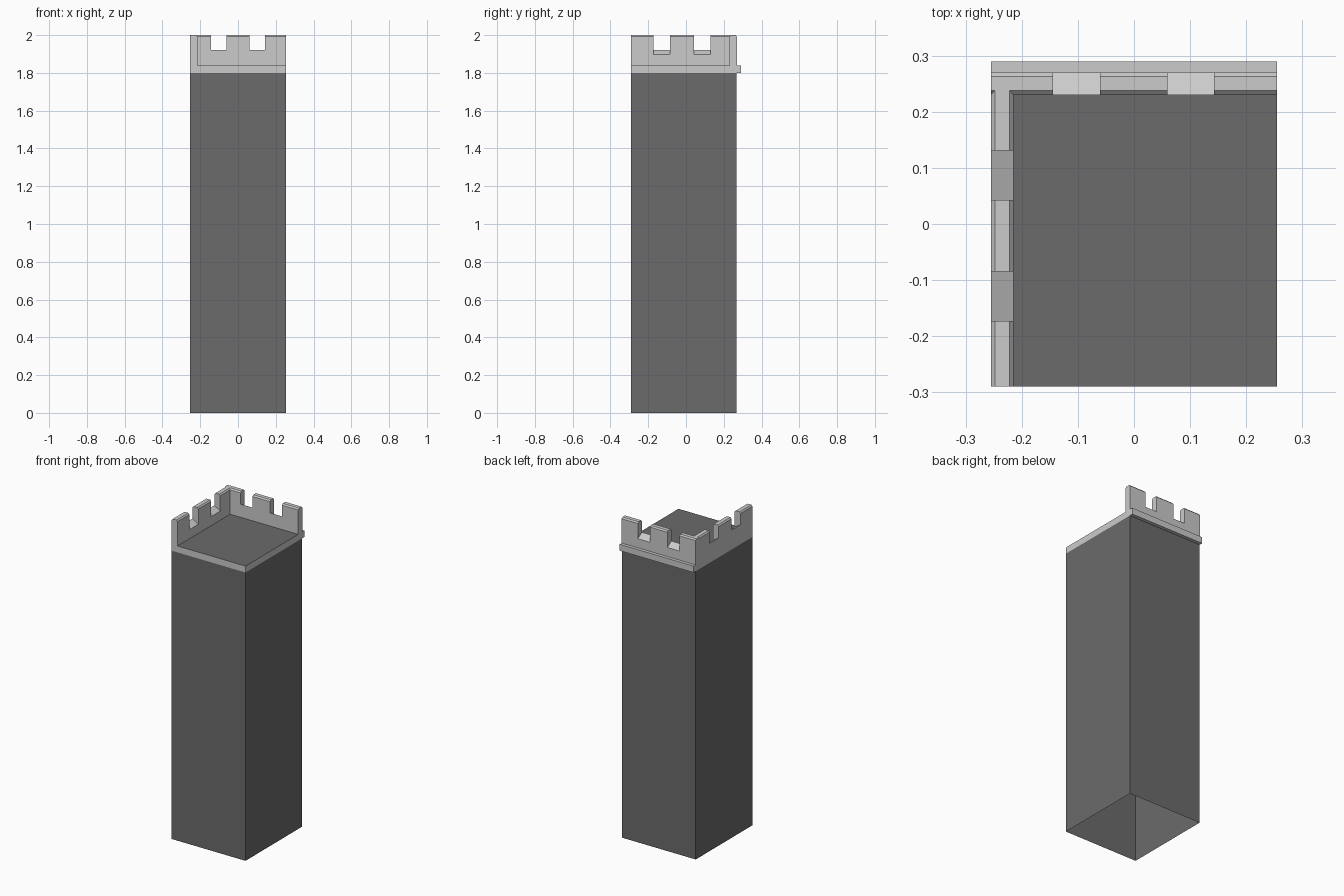
import bpy

if "Cube" in bpy.data.objects:
    bpy.data.objects.remove(bpy.data.objects["Cube"])

X, Y0, Y1 = 0.255, -0.29, 0.268      # tower footprint
LEDGE_Y = 0.29                       # back ledge overhang
Z_BODY, Z_FLOOR, Z_TOP = 1.80, 1.84, 2.0

dark = bpy.data.materials.new("dark_stone")
dark.diffuse_color = (0.147, 0.147, 0.147, 1)
dark.use_nodes = True
dark.node_tree.nodes["Principled BSDF"].inputs["Base Color"].default_value = dark.diffuse_color


def add_mesh(name, verts, faces, material=None):
    mesh = bpy.data.meshes.new(name)
    mesh.from_pydata(verts, [], faces)
    if material:
        mesh.materials.append(material)
    obj = bpy.data.objects.new(name, mesh)
    bpy.context.collection.objects.link(obj)
    return obj


def ring(y1, z):
    return [(-X, Y0, z), (X, Y0, z), (X, y1, z), (-X, y1, z)]


SIDES = [(i, (i + 1) % 4, (i + 1) % 4 + 4, i + 4) for i in range(4)]


def battlement(name, u0, u1, notches, stations, place):
    """Loft crenellated outlines across the wall thickness.
    stations: (offset, merlon height, notch height), outside to inside."""
    verts, faces = [], []
    for off, top, low in stations:
        line = [(u0, Z_FLOOR), (u0, top)]
        for a, b in notches:
            line += [(a, top), (a, low), (b, low), (b, top)]
        line += [(u1, top), (u1, Z_FLOOR)]
        verts += [place(u, off, z) for u, z in line]
    n, m = len(line), len(stations)
    for s in range(m - 1):
        for i in range(n - 1):
            k = s * n + i
            faces.append((k, k + 1, k + n + 1, k + n))
    # outer and inner wall faces
    faces.append(tuple(reversed(range(n))))
    faces.append(tuple(range((m - 1) * n, m * n)))
    # the back wall runs in the mirrored direction, so flip its faces outwards
    if name == "back_battlement":
        faces[-2:] = [tuple(reversed(f)) for f in faces[-2:]]
        faces[:-2] = [tuple(reversed(f)) for f in faces[:-2]]
    obj = add_mesh(name, verts, faces)
    return obj


# Tower shaft, open at the bottom
add_mesh("tower_shaft", ring(Y1, 0) + ring(Y1, Z_BODY), SIDES, dark)

# Light trim band with a ledge overhanging the back
add_mesh("trim_band", ring(LEDGE_Y, Z_BODY) + ring(LEDGE_Y, Z_FLOOR), SIDES)
add_mesh("ledge_underside",
         [(-X, Y1, Z_BODY), (-X, LEDGE_Y, Z_BODY), (X, LEDGE_Y, Z_BODY), (X, Y1, Z_BODY)],
         [(0, 1, 2, 3)])
add_mesh("ledge_top",
         [(-X, Y1, Z_FLOOR), (X, Y1, Z_FLOOR), (X, LEDGE_Y, Z_FLOOR), (-X, LEDGE_Y, Z_FLOOR)],
         [(0, 1, 2, 3)])

# Roof floor
add_mesh("roof_floor", ring(Y1, Z_FLOOR), [(0, 1, 2, 3)], dark)


# Notch floors slope gently across the wall thickness
def slope(distance):
    return 1.922 - 0.025 * distance / 0.04


# Back wall: notches drop towards the outside, merlons are chamfered
C = 0.008
battlement("back_battlement", -X, X, [(-0.144, -0.061), (0.06, 0.143)],
           [(y, top, slope(y - 0.23)) for y, top in
            ((0.27, Z_TOP - C), (0.263, Z_TOP), (0.238, Z_TOP), (0.23, Z_TOP - C))],
           lambda u, o, z: (u, o, z))

# Left wall: notches drop towards the inside
battlement("left_battlement", Y0, 0.248, [(-0.173, -0.085), (0.043, 0.131)],
           [(x, top, slope(x + X)) for x, top in
            ((-X, Z_TOP - C), (-0.248, Z_TOP), (-0.222, Z_TOP), (-0.215, Z_TOP - C))],
           lambda u, o, z: (o, u, z))
